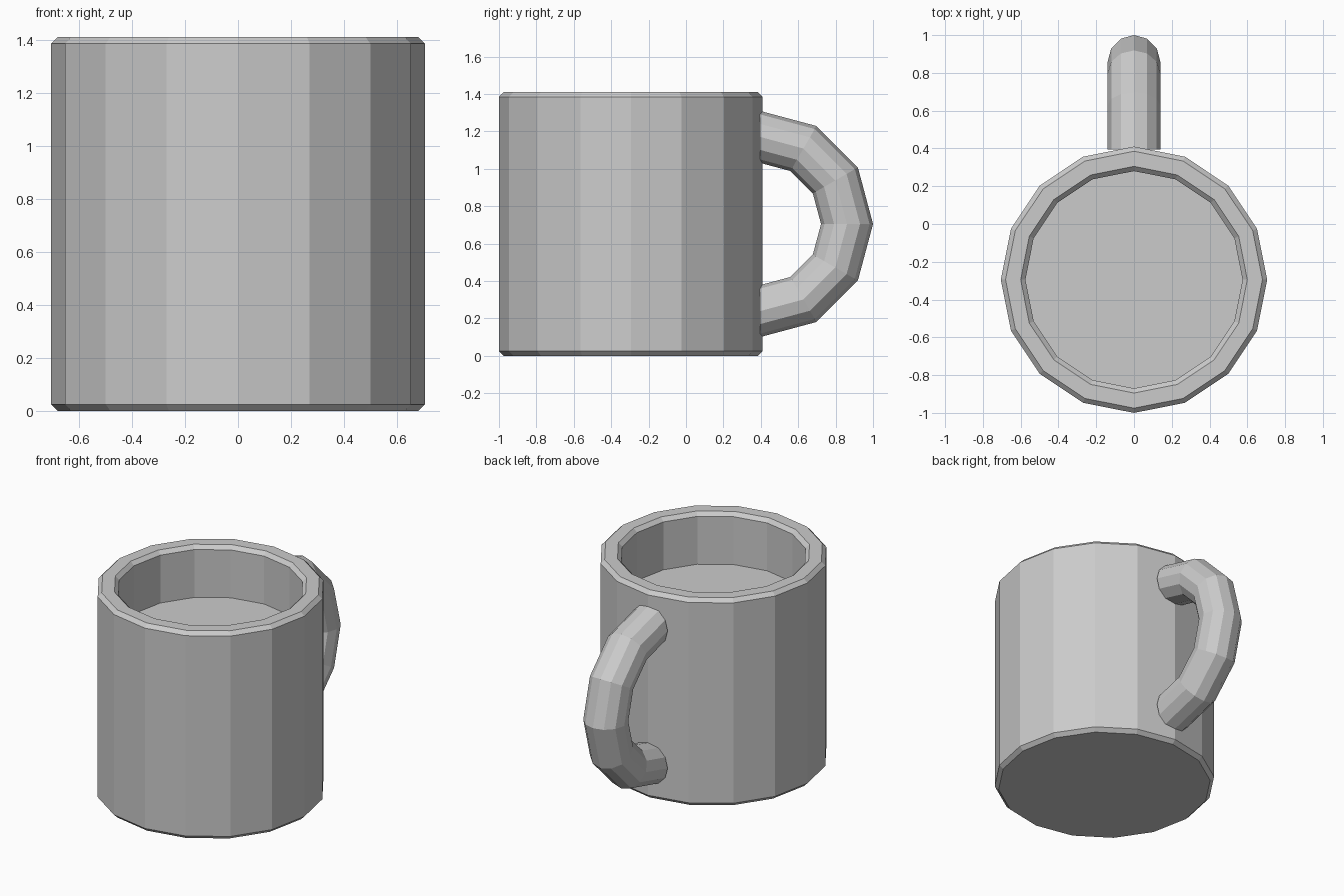
import bpy, bmesh
from math import sin, cos, pi

if "Cube" in bpy.data.objects:
    bpy.data.objects.remove(bpy.data.objects["Cube"])


def make_object(name, rings, close_ring_ends=True):
    """Skin a list of equal-sized vertex rings and cap both ends."""
    bm = bmesh.new()
    loops = [[bm.verts.new(p) for p in ring] for ring in rings]
    n = len(loops[0])
    for a, b in zip(loops, loops[1:]):
        for i in range(n):
            j = (i + 1) % n
            bm.faces.new((a[i], a[j], b[j], b[i]))
    if close_ring_ends:
        bm.faces.new(loops[0][::-1])
        bm.faces.new(loops[-1])
    bmesh.ops.recalc_face_normals(bm, faces=bm.faces)
    mesh = bpy.data.meshes.new(name)
    bm.to_mesh(mesh)
    bm.free()
    obj = bpy.data.objects.new(name, mesh)
    bpy.context.collection.objects.link(obj)
    return obj


# Cup body: 16-sided, chamfered bottom and rim, filled to a flat inner surface
SIDES, CENTRE_Y = 16, -0.295
profile = [(0.68, 0), (0.705, 0.025), (0.705, 1.385), (0.68, 1.41),
           (0.60, 1.41), (0.575, 1.385), (0.575, 1.06)]
make_object("cup_body", [
    [(r * cos(2 * pi * i / SIDES), CENTRE_Y + r * sin(2 * pi * i / SIDES), z)
     for i in range(SIDES)]
    for r, z in profile])

# Handle: half ring in six segments with a 12-sided cross-section
MAJOR, MINOR, SECTION, SEGMENTS = 0.466, 0.139, 12, 6
HANDLE_Y, HANDLE_Z = 0.395, 0.705
rings = []
for s in range(SEGMENTS + 1):
    a = -pi / 2 + pi * s / SEGMENTS
    ring = []
    for i in range(SECTION):
        t = 2 * pi * i / SECTION
        r = MAJOR + MINOR * cos(t)
        ring.append((MINOR * sin(t), HANDLE_Y + r * cos(a), HANDLE_Z + r * sin(a)))
    rings.append(ring)
make_object("handle", rings)
